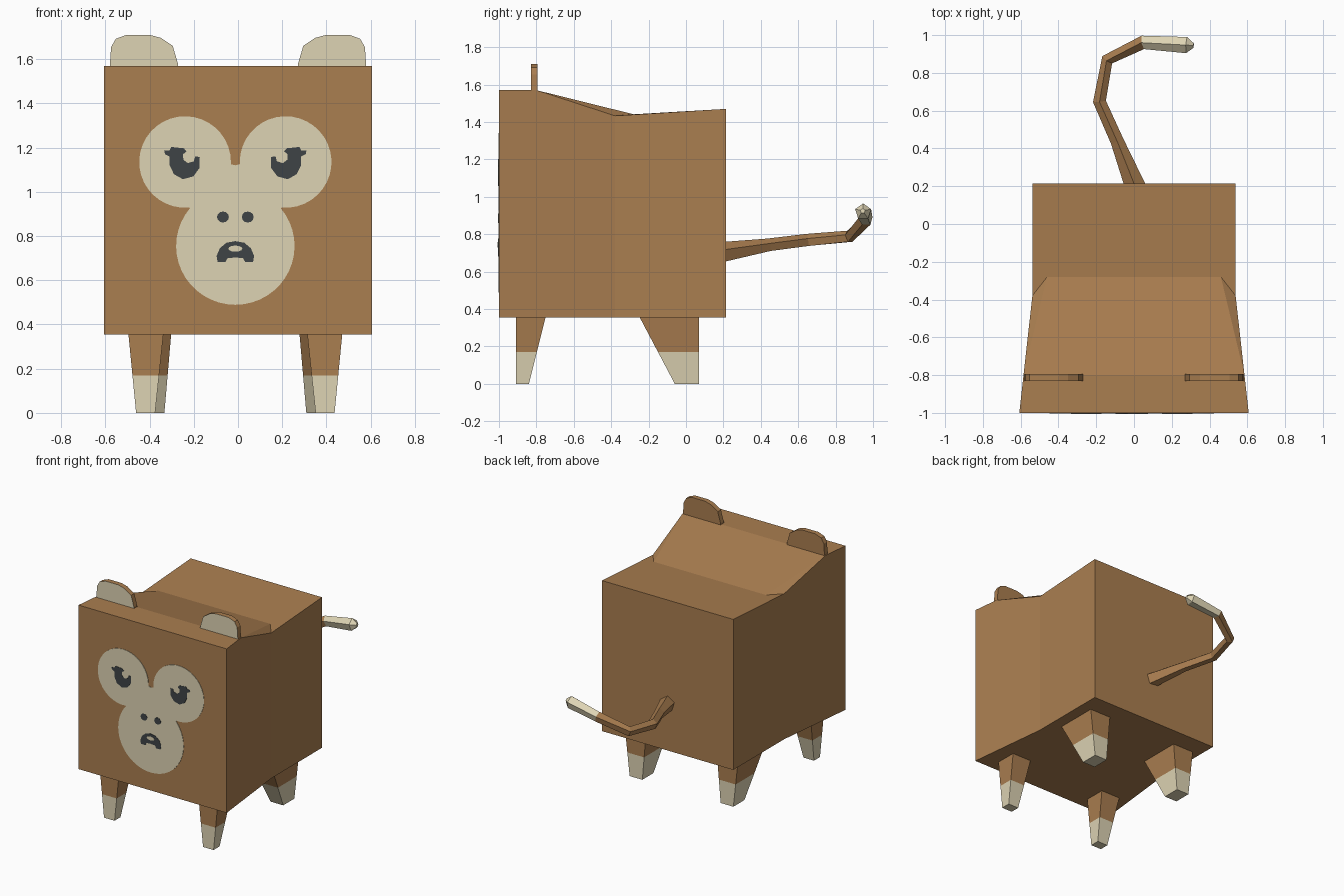
import bpy, bmesh, math
from mathutils import Vector

if "Cube" in bpy.data.objects:
    bpy.data.objects.remove(bpy.data.objects["Cube"])


def material(name, rgb):
    m = bpy.data.materials.new(name)
    m.diffuse_color = (*[((c / 255 + 0.055) / 1.055) ** 2.4 for c in rgb], 1)
    m.use_nodes = True
    m.node_tree.nodes["Principled BSDF"].inputs["Base Color"].default_value = m.diffuse_color
    return m


BROWN = material("brown fur", (170, 126, 80))
CREAM = material("cream fur", (222, 212, 180))
DARK = material("charcoal", (62, 68, 70))
CX = -0.012  # painted face and legs sit slightly off centre


def make(name, verts, faces, mats, rule=None):
    """Mesh from points and faces; rule(face) gives the material index."""
    bm = bmesh.new()
    vs = [bm.verts.new(v) for v in verts]
    for f in faces:
        bm.faces.new([vs[i] for i in f])
    bmesh.ops.recalc_face_normals(bm, faces=bm.faces)
    bm.normal_update()
    if rule:
        for f in bm.faces:
            f.material_index = rule(f)
    me = bpy.data.meshes.new(name)
    bm.to_mesh(me)
    bm.free()
    for m in mats:
        me.materials.append(m)
    ob = bpy.data.objects.new(name, me)
    bpy.context.collection.objects.link(ob)
    return ob


def loft(name, rings, mats, rule=None):
    """Join equal-sized closed rings and cap both ends."""
    n = len(rings[0])
    verts = [p for r in rings for p in r]
    faces = [(k * n + i, k * n + (i + 1) % n, (k + 1) * n + (i + 1) % n, (k + 1) * n + i)
             for k in range(len(rings) - 1) for i in range(n)]
    last = (len(rings) - 1) * n
    faces += [tuple(range(n)), tuple(range(last, last + n))]
    return make(name, verts, faces, mats, rule)


def plate(name, outline, y0, y1, mats, rule=None):
    """Front-view (x, z) outline given thickness from y0 to y1."""
    return loft(name, [[(x, y, z) for x, z in outline] for y in (y0, y1)], mats, rule)


def arc(cx, cz, rx, rz, a0, a1, n):
    return [(cx + rx * math.cos(math.radians(a0 + (a1 - a0) * i / n)),
             cz + rz * math.sin(math.radians(a0 + (a1 - a0) * i / n))) for i in range(n + 1)]


def shift(pts, side=1, cx=CX):
    return [(cx + side * x, z) for x, z in pts]


def symmetric(half):
    """Half outline whose first and last points lie on the centre line."""
    return shift(half + [(-x, z) for x, z in reversed(half[1:-1])])


# Body: half mesh, mirrored
body = make("body", [
    (0, -1, .355), (.607, -1, .355), (.607, -1, 1.57), (0, -1, 1.57),
    (0, -.8, 1.57), (.585, -.8, 1.57), (0, -.28, 1.441), (.46, -.28, 1.441),
    (.538, -.38, 1.433), (.538, .215, 1.47), (0, .215, 1.47),
    (.538, .215, .355), (0, .215, .355), (.538, -.38, .355)],
    [(0, 1, 2, 3), (3, 2, 5, 4), (4, 5, 7, 6), (5, 8, 7), (6, 7, 8, 9, 10),
     (10, 9, 11, 12), (1, 13, 8, 5, 2), (13, 11, 9, 8), (0, 12, 11, 13, 1)], [BROWN])
body.modifiers.new("mirror", 'MIRROR')

# Face patch: two eye discs joined to a muzzle disc
patch = ([(0, 1.12), (.02, 1.125)] + arc(.2275, 1.135, .2075, .207, 180, -95, 28)
         + arc(0, .755, .268, .266, 40, -90, 16))
plate("face_patch", symmetric(patch), -1.003, -.999, [CREAM])

# Mouth and tooth
mouth = [(0, .777), (.04, .77), (.07, .745), (.085, .71), (.08, .682),
         (.045, .682), (.035, .7), (0, .703)]
plate("mouth", symmetric(mouth), -1.005, -1.0, [DARK])
plate("tooth", shift(arc(0, .743, .032, .014, 0, 330, 11)), -1.007, -1.002, [CREAM])

eye = [(.161, 1.158), (.182, 1.16), (.188, 1.138), (.215, 1.13), (.235, 1.145), (.237, 1.17),
       (.22, 1.183), (.233, 1.197), (.29, 1.203), (.298, 1.187), (.322, 1.187), (.318, 1.17),
       (.297, 1.16), (.297, 1.12), (.278, 1.08), (.237, 1.057), (.19, 1.07), (.162, 1.108)]
ear = [(.268, 1.55), (.272, 1.58), (.295, 1.66), (.35, 1.697), (.40, 1.71), (.505, 1.71),
       (.553, 1.692), (.574, 1.655), (.58, 1.57), (.58, 1.55)]

for side, label in ((1, "right"), (-1, "left")):
    # Eyes and nostrils
    plate("eye_" + label, shift(eye, side), -1.005, -1.0, [DARK])
    plate("nostril_" + label, shift(arc(.056, .886, .027, .025, 0, 330, 11), side),
          -1.005, -1.0, [DARK])
    # Ears: cream on the front only
    plate("ear_" + label, shift(ear, side, 0), -.83, -.793, [BROWN, CREAM],
          lambda f: int(f.normal.y < -.9))
    # Legs: tapered, with cream feet below z = 0.17
    for part, top, foot in (
            ("front_leg_", (.325, .484, -.91, -.75), (.363, .449, -.91, -.84)),
            ("back_leg_", (.29, .465, -.25, .07), (.321, .425, -.06, .07))):
        rings = []
        for z in (0, .17, .36):
            x0, x1, y0, y1 = [b + (t - b) * z / .36 for t, b in zip(top, foot)]
            rings.append([(CX + side * x, y, z) for x, y in
                          ((x0, y0), (x1, y0), (x1, y1), (x0, y1))])
        loft(part + label, rings, [BROWN, CREAM],
             lambda f: int(f.calc_center_median().z < .17))

# Tail: five-sided tube along a bent path, cream end
path = [Vector(p) for p in ((.01, .19, .70), (-.09, .44, .74), (-.183, .65, .766),
                            (-.14, .872, .786), (.05, .962, .88), (.28, .947, .92), (.315, .945, .924))]
radii = (.058, .037, .036, .034, .038, .045, .014)
rings = []
for i, p in enumerate(path):
    t = (path[min(i + 1, 6)] - p).normalized() + (p - path[max(i - 1, 0)]).normalized()
    across = t.cross(Vector((0, 0, 1))).normalized()
    up = across.cross(t).normalized()
    rings.append([p + radii[i] * (across * math.cos(a) + up * math.sin(a))
                  for a in (math.pi / 2 + k * math.tau / 5 for k in range(5))])
loft("tail", rings, [BROWN, CREAM], lambda f: int(f.calc_center_median().x > .08))
